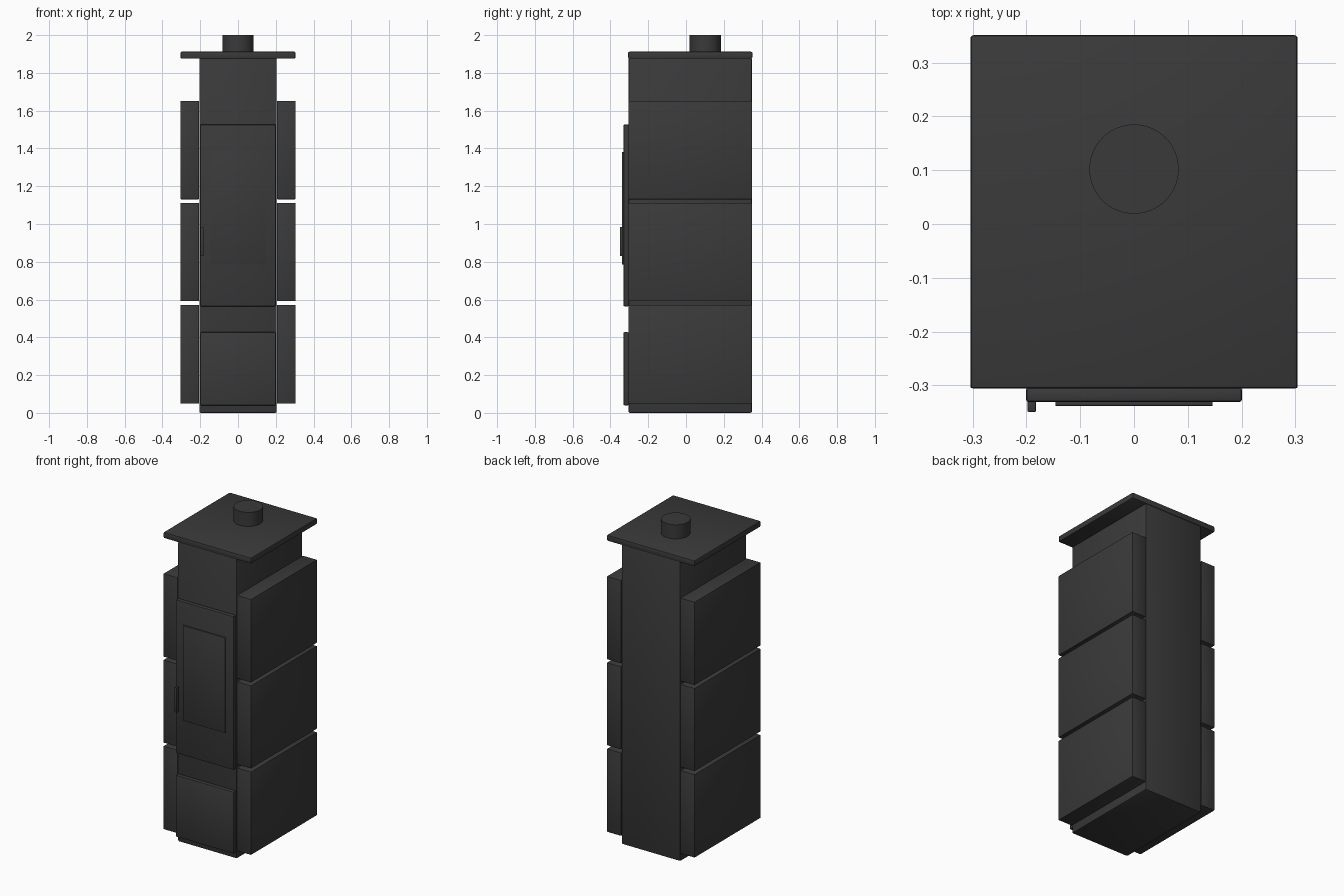
import bpy, bmesh, math

if "Cube" in bpy.data.objects:
    bpy.data.objects.remove(bpy.data.objects["Cube"])


def material(name, value):
    m = bpy.data.materials.new(name)
    m.diffuse_color = (value, value, value, 1)
    m.use_nodes = True
    m.node_tree.nodes["Principled BSDF"].inputs["Base Color"].default_value = m.diffuse_color
    return m


steel = material("dark_grey", 0.042)


def finish(name, bm, bevel=0.0, segments=2):
    mesh = bpy.data.meshes.new(name)
    bm.to_mesh(mesh)
    bm.free()
    mesh.materials.append(steel)
    obj = bpy.data.objects.new(name, mesh)
    bpy.context.collection.objects.link(obj)
    bpy.ops.object.select_all(action='DESELECT')
    obj.select_set(True)
    bpy.context.view_layer.objects.active = obj
    if bevel:
        mod = obj.modifiers.new("soft_edges", 'BEVEL')
        mod.width = bevel
        mod.segments = segments
        bpy.ops.object.modifier_apply(modifier=mod.name)
    bpy.ops.object.shade_smooth_by_angle(angle=math.radians(35))
    return obj


def box(name, x, y, z, bevel=0.0):
    """Box from (min, max) ranges on each axis."""
    bm = bmesh.new()
    bmesh.ops.create_cube(bm, size=1)
    for v in bm.verts:
        v.co = [r[0] + (c + 0.5) * (r[1] - r[0]) for c, r in zip(v.co, (x, y, z))]
    return finish(name, bm, bevel)


# Main body and top plate
box("stove_body", (-0.205, 0.205), (-0.305, 0.349), (0, 1.88), 0.008)
box("top_plate", (-0.304, 0.304), (-0.306, 0.351), (1.875, 1.912), 0.006)

# Flue pipe
bm = bmesh.new()
bmesh.ops.create_cone(bm, cap_ends=True, segments=64, radius1=0.083, radius2=0.083, depth=0.1)
bmesh.ops.translate(bm, verts=bm.verts, vec=(0, 0.102, 1.95))
finish("flue_pipe", bm)

# Three stone cladding blocks on each side
for row, z in enumerate(((0.05, 0.571), (0.592, 1.111), (1.131, 1.652)), 1):
    for side, x in (("left", (-0.304, -0.206)), ("right", (0.206, 0.304))):
        box(f"{side}_side_block_{row}", x, (-0.305, 0.349), z, 0.003)

# Fire door with window and handle, and the lower drawer front
box("fire_door", (-0.201, 0.201), (-0.331, -0.303), (0.564, 1.527), 0.006)
box("door_window", (-0.146, 0.146), (-0.338, -0.329), (0.785, 1.382), 0.001)
box("door_handle", (-0.198, -0.182), (-0.349, -0.329), (0.83, 0.985), 0.002)
box("lower_drawer", (-0.201, 0.201), (-0.331, -0.303), (0.04, 0.427), 0.006)
